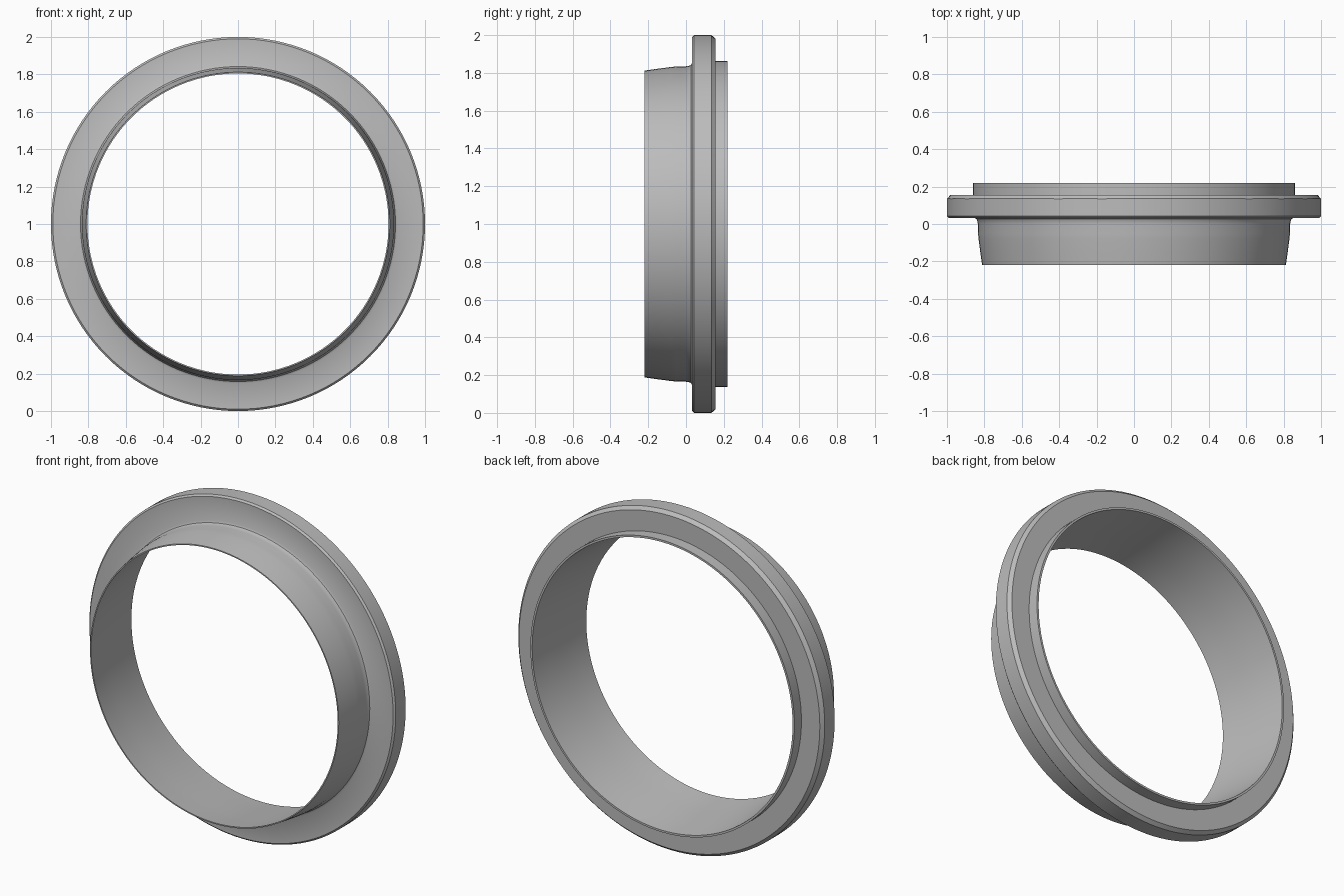
import bpy, bmesh, math
from mathutils import Matrix, Vector

if "Cube" in bpy.data.objects:
    bpy.data.objects.remove(bpy.data.objects["Cube"])

# Plain grey metal
grey = bpy.data.materials.new("grey_metal")
grey.use_nodes = True
colour = (0.5, 0.5, 0.5, 1)
grey.diffuse_color = colour
grey.node_tree.nodes["Principled BSDF"].inputs["Base Color"].default_value = colour

# Closed wall profile as (radius, y)
profile = [
    (0.805, -0.22), (0.812, -0.22),                                   # front lip
    (0.822, -0.15), (0.831, -0.08), (0.834, -0.05), (0.835, 0.0),     # tapered sleeve
    (0.837, 0.015), (0.842, 0.026), (0.853, 0.032),                   # fillet
    (0.99, 0.032), (1.0, 0.042), (1.0, 0.135), (0.982, 0.155),        # flange
    (0.862, 0.155), (0.862, 0.22), (0.85, 0.22),                      # rear collar
    (0.839, 0.1), (0.828, 0.0), (0.823, -0.06), (0.814, -0.14),       # bore
]


def lathe(name, points, steps):
    """Spin a closed profile around the y axis."""
    bm = bmesh.new()
    verts = [bm.verts.new((r, y, 0)) for r, y in points]
    edges = [bm.edges.new((verts[i - 1], verts[i])) for i in range(len(verts))]
    bmesh.ops.spin(bm, geom=verts + edges, cent=(0, 0, 0), axis=(0, 1, 0),
                   angle=math.tau, steps=steps, use_merge=True)
    bmesh.ops.remove_doubles(bm, verts=bm.verts, dist=1e-5)
    bmesh.ops.recalc_face_normals(bm, faces=bm.faces)
    bmesh.ops.transform(bm, matrix=Matrix.Translation(Vector((0, 0, 1))), verts=bm.verts)
    mesh = bpy.data.meshes.new(name)
    bm.to_mesh(mesh)
    bm.free()
    mesh.materials.append(grey)
    obj = bpy.data.objects.new(name, mesh)
    bpy.context.collection.objects.link(obj)
    return obj


ring = lathe("flanged_ring", profile, 128)
bpy.ops.object.select_all(action="DESELECT")
ring.select_set(True)
bpy.context.view_layer.objects.active = ring
bpy.ops.object.shade_smooth_by_angle(angle=math.radians(30))
